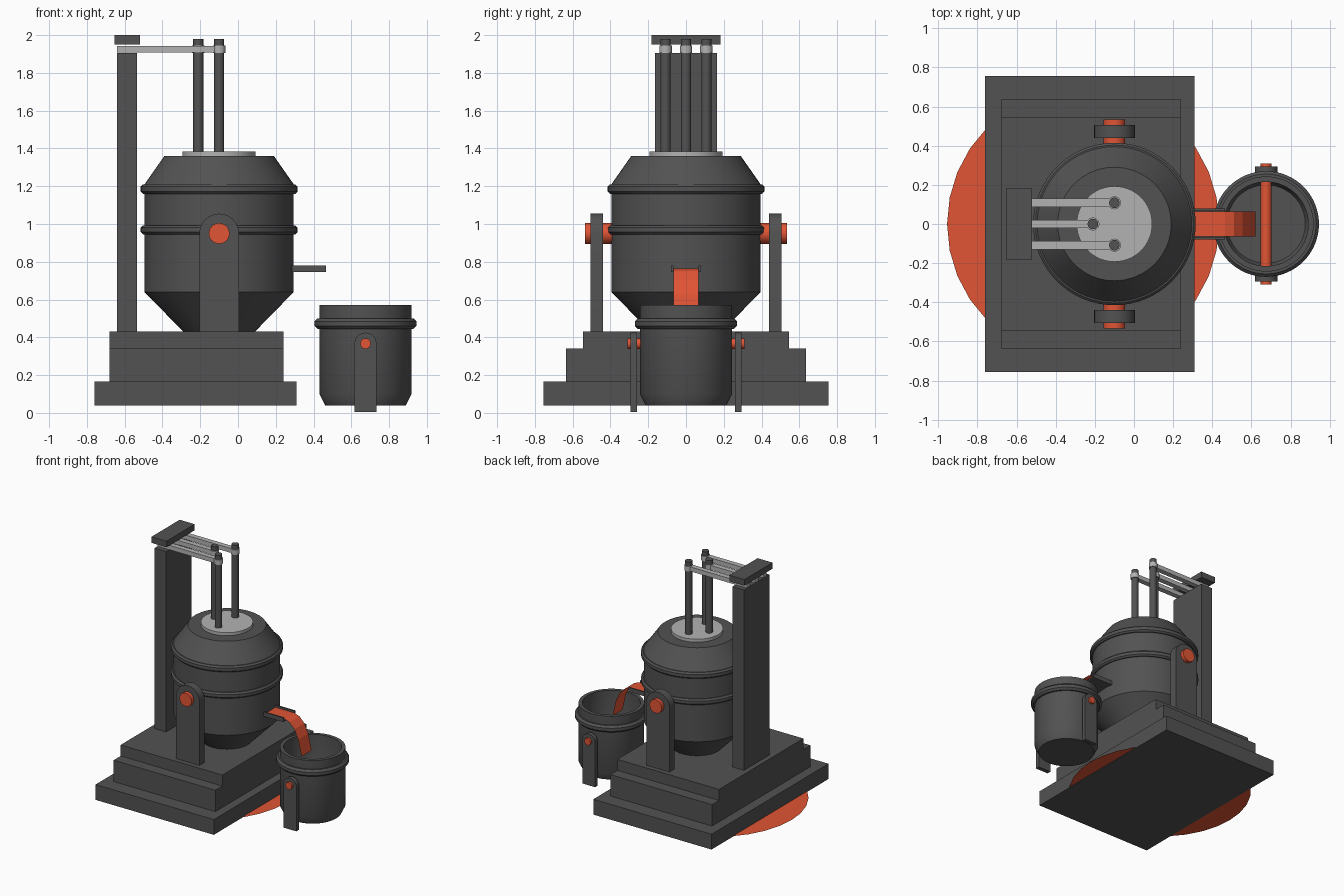
import bpy, bmesh, math
from mathutils import Matrix, Vector

if "Cube" in bpy.data.objects:
    bpy.data.objects.remove(bpy.data.objects["Cube"])


def material(name, color):
    m = bpy.data.materials.new(name)
    m.diffuse_color = color
    m.use_nodes = True
    m.node_tree.nodes["Principled BSDF"].inputs["Base Color"].default_value = m.diffuse_color
    return m


DARK = material("dark_steel", (0.085, 0.085, 0.085, 1))
LIGHT = material("light_steel", (0.45, 0.45, 0.45, 1))
HOT = material("hot_orange", (0.75, 0.09, 0.035, 1))


def finish(name, bm, mat, smooth=False):
    if smooth:
        for f in bm.faces:
            f.smooth = True
    me = bpy.data.meshes.new(name)
    bm.to_mesh(me)
    bm.free()
    if smooth:
        me.set_sharp_from_angle(angle=math.radians(30))
    me.materials.append(mat)
    ob = bpy.data.objects.new(name, me)
    bpy.context.collection.objects.link(ob)
    return ob


def box(name, x, y, z, mat=DARK):
    bm = bmesh.new()
    bmesh.ops.create_cube(bm, size=1)
    for v in bm.verts:
        v.co = Vector([a + (b - a) * (c + 0.5) for (a, b), c in zip((x, y, z), v.co)])
    return finish(name, bm, mat)


def rod(name, p, q, r, mat=DARK, seg=24):
    p, q = Vector(p), Vector(q)
    bm = bmesh.new()
    turn = (q - p).to_track_quat('Z', 'Y').to_matrix().to_4x4()
    bmesh.ops.create_cone(bm, cap_ends=True, segments=seg, radius1=r, radius2=r,
                          depth=(q - p).length, matrix=Matrix.Translation((p + q) / 2) @ turn)
    return finish(name, bm, mat, True)


def lathe(name, cx, profile, mat=DARK, seg=64, closed=False):
    """Spin (radius, z) points about the vertical line x = cx."""
    bm = bmesh.new()
    vs = [bm.verts.new((cx + r, 0, z)) for r, z in profile]
    n = len(vs)
    es = [bm.edges.new((vs[i], vs[(i + 1) % n])) for i in range(n if closed else n - 1)]
    bmesh.ops.spin(bm, geom=vs + es, cent=(cx, 0, 0), axis=(0, 0, 1),
                   angle=2 * math.pi, steps=seg, use_duplicate=False)
    bmesh.ops.remove_doubles(bm, verts=bm.verts, dist=1e-5)
    bmesh.ops.recalc_face_normals(bm, faces=bm.faces)
    return finish(name, bm, mat, True)


def band(name, cx, r, w, z0, z1, b=0.012):
    """Hoop with softened outer corners."""
    return lathe(name, cx, [(r - w, z0), (r - b, z0), (r, z0 + b), (r, z1 - b),
                            (r - b, z1), (r - w, z1)], closed=True)


def bracket(name, cx, half, z0, zc, y0, y1):
    """Upright plate with a round top."""
    pts = [(cx - half, z0), (cx + half, z0)]
    pts += [(cx + half * math.cos(math.pi * i / 12), zc + half * math.sin(math.pi * i / 12))
            for i in range(13)]
    bm = bmesh.new()
    f = bm.faces.new([bm.verts.new((x, y0, z)) for x, z in pts])
    ext = bmesh.ops.extrude_face_region(bm, geom=[f])
    bmesh.ops.translate(bm, vec=(0, y1 - y0, 0),
                        verts=[g for g in ext['geom'] if isinstance(g, bmesh.types.BMVert)])
    bmesh.ops.recalc_face_normals(bm, faces=bm.faces)
    return finish(name, bm, DARK, True)


# Stepped base and glowing floor disc
box("base_lower", (-0.76, 0.31), (-0.755, 0.755), (0.04, 0.165))
box("base_middle", (-0.68, 0.24), (-0.635, 0.635), (0.165, 0.34))
box("base_upper", (-0.68, 0.24), (-0.545, 0.545), (0.34, 0.43))
bm = bmesh.new()
bmesh.ops.create_circle(bm, cap_ends=True, segments=32, radius=0.695,
                        matrix=Matrix.Translation((-0.26, 0, 0.045)))
finish("glow_disc", bm, HOT)

# Furnace vessel, hoops and lid
VX = -0.1
lathe("furnace_body", VX, [(0, 0.42), (0.18, 0.42), (0.395, 0.64), (0.395, 1.21),
                           (0.29, 1.36), (0, 1.36)])
band("furnace_hoop_lower", VX, 0.415, 0.03, 0.945, 0.993)
band("furnace_hoop_upper", VX, 0.415, 0.03, 1.16, 1.21)
lathe("furnace_lid", VX, [(0, 1.355), (0.193, 1.355), (0.193, 1.385), (0, 1.385)], LIGHT)

# Furnace supports and trunnions, ladle supports
for side, s in (("front", -1), ("back", 1)):
    bracket("furnace_support_" + side, VX, 0.105, 0.43, 0.95, s * 0.44, s * 0.505)
    rod("furnace_trunnion_" + side, (VX, s * 0.37, 0.95), (VX, s * 0.535, 0.95), 0.055, HOT)
    bracket("ladle_support_" + side, 0.675, 0.058, 0.005, 0.367, s * 0.26, s * 0.293)

# Mast with cap
box("mast", (-0.64, -0.535), (-0.165, 0.165), (0.43, 1.905))
box("mast_cap", (-0.655, -0.52), (-0.182, 0.182), (1.95, 2.0))

# Electrodes with clamps and arms
for i, (x, y) in enumerate([(-0.1, -0.108), (-0.21, 0), (-0.1, 0.108)]):
    rod(f"electrode_{i}", (x, y, 1.37), (x, y, 1.98), 0.027)
    rod(f"electrode_clamp_{i}", (x, y, 1.905), (x, y, 1.945), 0.033, LIGHT)
    box(f"electrode_arm_{i}", (-0.64, x), (y - 0.021, y + 0.021), (1.907, 1.943), LIGHT)

# Pouring spout: floor and two side walls
box("spout_floor", (0.28, 0.465), (-0.079, 0.079), (0.745, 0.756))
for side, s in (("front", -1), ("back", 1)):
    ya, yb = sorted((s * 0.067, s * 0.079))
    box("spout_wall_" + side, (0.28, 0.465), (ya, yb), (0.745, 0.78))

# Thin sheet of poured metal
path = [(0.28, 0.765), (0.465, 0.765), (0.51, 0.75), (0.555, 0.705), (0.59, 0.63), (0.62, 0.5)]
bm = bmesh.new()
rows = [[bm.verts.new((x, y, z)) for y in (-0.065, 0.065)] for x, z in path]
for a, b in zip(rows, rows[1:]):
    bm.faces.new((a[0], b[0], b[1], a[1]))
finish("metal_stream", bm, HOT)

# Hollow ladle with rim hoop and cross pin
LX = 0.675
lathe("ladle", LX, [(0, 0.04), (0.213, 0.04), (0.243, 0.1), (0.243, 0.57), (0.215, 0.57),
                    (0.215, 0.11), (0.2, 0.08), (0, 0.08)])
band("ladle_hoop", LX, 0.27, 0.035, 0.445, 0.5, 0.015)
rod("ladle_pin", (LX, -0.31, 0.367), (LX, 0.31, 0.367), 0.028, HOT)
